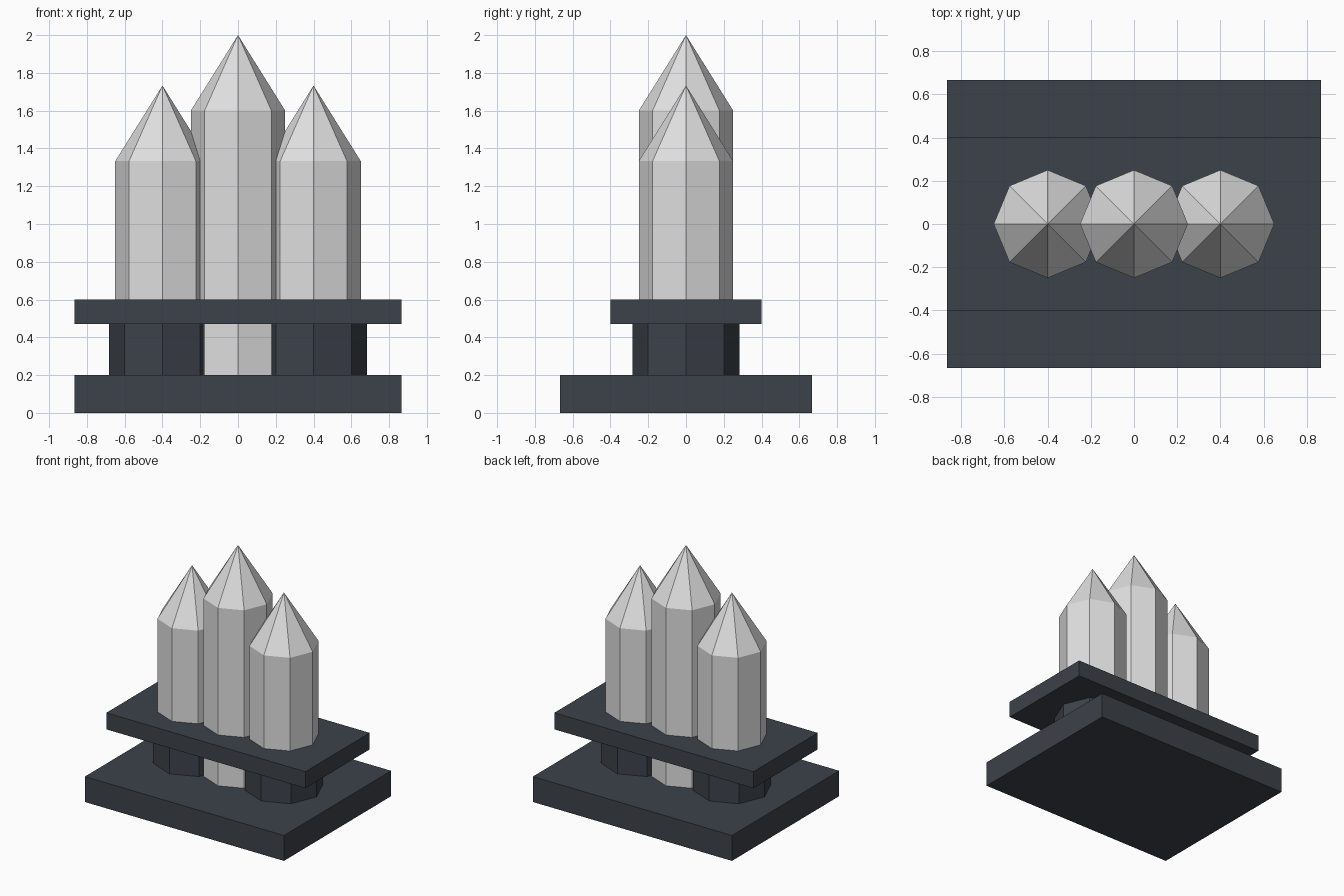
import bpy
import bmesh
from math import cos, sin, tau

if "Cube" in bpy.data.objects:
    bpy.data.objects.remove(bpy.data.objects["Cube"], do_unlink=True)


def material(name, rgb):
    mat = bpy.data.materials.new(name)
    mat.use_nodes = True
    mat.diffuse_color = (*rgb, 1)
    mat.node_tree.nodes["Principled BSDF"].inputs["Base Color"].default_value = (*rgb, 1)
    return mat


light = material("light grey", (0.74, 0.74, 0.74))
dark = material("dark slate", (0.046, 0.054, 0.068))


def make_object(name, bm, mat, location):
    bmesh.ops.recalc_face_normals(bm, faces=bm.faces)
    mesh = bpy.data.meshes.new(name)
    bm.to_mesh(mesh)
    bm.free()
    mesh.materials.append(mat)
    obj = bpy.data.objects.new(name, mesh)
    obj.location = location
    bpy.context.collection.objects.link(obj)


def slab(name, width, depth, bottom, top):
    bm = bmesh.new()
    bmesh.ops.create_cube(bm, size=1)
    bmesh.ops.scale(bm, vec=(width, depth, top - bottom), verts=bm.verts)
    make_object(name, bm, dark, (0, 0, (bottom + top) / 2))


def column(name, mat, x, radius, bottom, top, tip=None, sides=8):
    """Octagonal column, closed by a flat cap or by a pointed tip."""
    bm = bmesh.new()
    rings = [[bm.verts.new((radius * cos(tau * i / sides), radius * sin(tau * i / sides), z))
              for i in range(sides)] for z in (bottom, top)]
    low, high = rings
    bm.faces.new(low)
    apex = bm.verts.new((0, 0, tip)) if tip else None
    for i in range(sides):
        j = (i + 1) % sides
        bm.faces.new((low[i], low[j], high[j], high[i]))
        if apex:
            bm.faces.new((high[i], high[j], apex))
    if not apex:
        bm.faces.new(high)
    make_object(name, bm, mat, (x, 0, 0))


# Base and raised shelf
slab("base", 1.733, 1.333, 0, 0.2)
slab("shelf", 1.733, 0.8, 0.47, 0.6)

# Tall centre column runs through the shelf down to the base
column("center_column", light, 0, 0.25, 0.2, 1.6, tip=2)

# Shorter side columns stand above wide dark supports
for side, x in (("left", 0.4), ("right", -0.4)):
    column(side + "_column", light, x, 0.25, 0.55, 1.333, tip=1.733)
    column(side + "_support", dark, x, 0.283, 0.2, 0.47)
